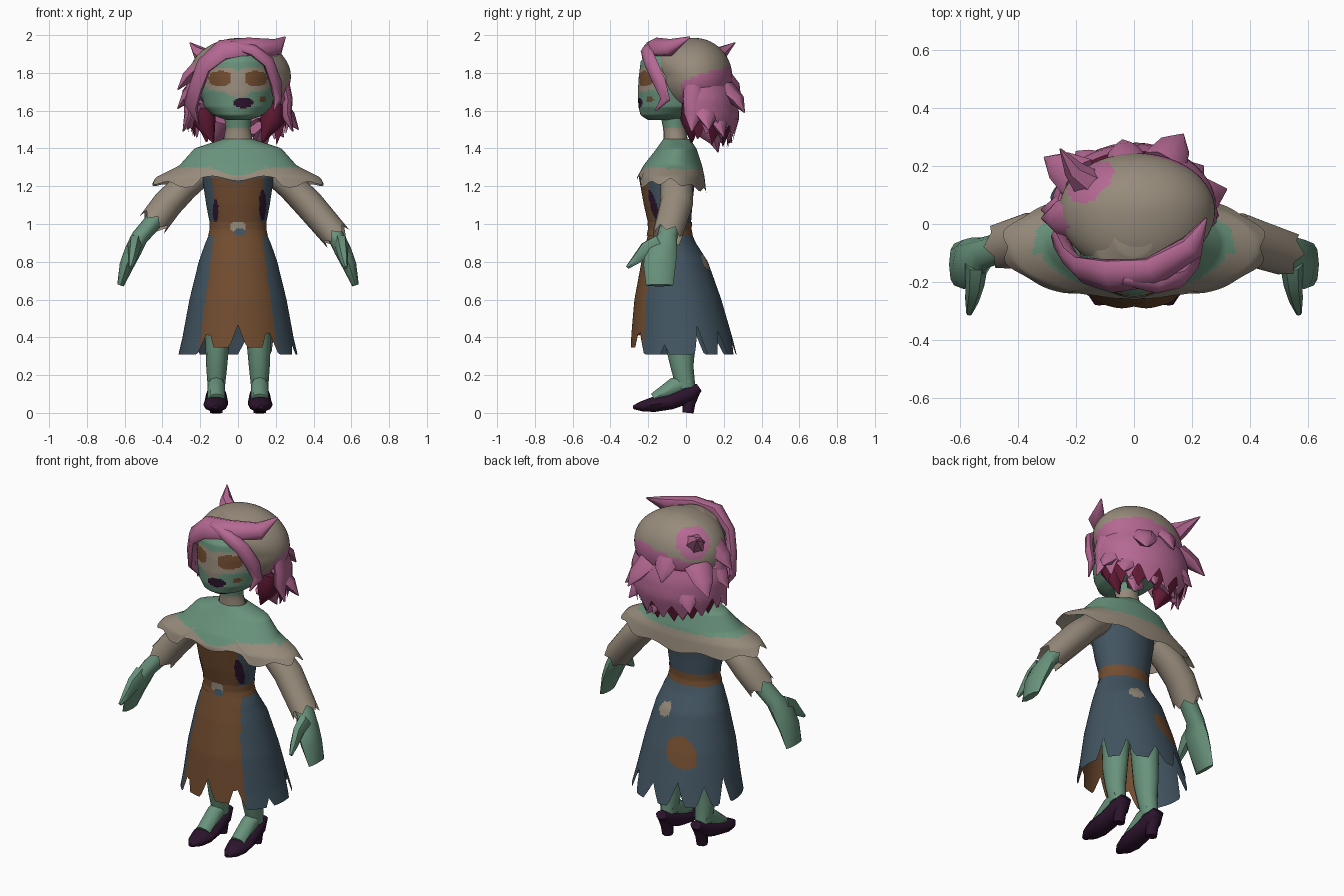
import bpy, bmesh
from math import sin, cos, pi, radians, atan2
from mathutils import Vector

cube = bpy.data.objects.get("Cube")
if cube:
    bpy.data.objects.remove(cube)

COLOURS = {
    "green": (0.14, 0.29, 0.20), "beige": (0.31, 0.26, 0.20),
    "brown": (0.17, 0.075, 0.03), "slate": (0.055, 0.09, 0.12),
    "pink": (0.46, 0.14, 0.29), "crimson": (0.12, 0.01, 0.035),
    "dark_purple": (0.025, 0.007, 0.025),
}
MATS = {}
for key, rgb in COLOURS.items():
    m = bpy.data.materials.new(key)
    m.use_nodes = True
    m.diffuse_color = (*rgb, 1)
    m.node_tree.nodes["Principled BSDF"].inputs["Base Color"].default_value = (*rgb, 1)
    MATS[key] = m


def finish(name, bm, rule, smooth=50):
    """Colour faces by a name or a rule on the face centre, then make the object."""
    bmesh.ops.recalc_face_normals(bm, faces=bm.faces)
    mesh = bpy.data.meshes.new(name)
    slots = []
    for f in bm.faces:
        key = rule if isinstance(rule, str) else rule(*f.calc_center_median())
        if key not in slots:
            slots.append(key)
            mesh.materials.append(MATS[key])
        f.material_index = slots.index(key)
    bm.to_mesh(mesh)
    bm.free()
    ob = bpy.data.objects.new(name, mesh)
    bpy.context.collection.objects.link(ob)
    bpy.ops.object.select_all(action='DESELECT')
    ob.select_set(True)
    bpy.context.view_layer.objects.active = ob
    bpy.ops.object.shade_smooth_by_angle(angle=radians(smooth))


def bridge(bm, rows, closed=True):
    for a, b in zip(rows, rows[1:]):
        n = len(a)
        for i in range(n if closed else n - 1):
            j = (i + 1) % n
            bm.faces.new((a[i], a[j], b[j], b[i]))


def profile(rings, z):
    """Linear profile lookup; rings are (z, cy, rx, ry) from top to bottom."""
    z = max(min(z, rings[0][0]), rings[-1][0])
    for a, b in zip(rings, rings[1:]):
        if z >= b[0]:
            t = (a[0] - z) / (a[0] - b[0])
            return [p + (q - p) * t for p, q in zip(a, b)]


def loft(name, rings, rule, seg=48, steps=16, hem=None, arc=None, cap=False):
    """Elliptical shell around z, with an optional hem height per angle."""
    bm = bmesh.new()
    a0, a1 = arc or (0, 360)
    count = seg + 1 if arc else seg
    rows = []
    for k in range(steps + 1):
        row = []
        for i in range(count):
            deg = a0 + (a1 - a0) * i / seg
            low = hem(deg) if hem else rings[-1][0]
            z = rings[0][0] + (low - rings[0][0]) * k / steps
            _, cy, rx, ry = profile(rings, z)
            a = radians(deg)
            row.append(bm.verts.new((rx * cos(a), cy + ry * sin(a), z)))
        rows.append(row)
    bridge(bm, rows, closed=not arc)
    if cap:
        bm.faces.new(rows[0])
        bm.faces.new(rows[-1])
    finish(name, bm, rule)


def tube(name, pts, rule, ref=None, seg=8, jag=0, side=1):
    """Tapered tube through (x, y, z, half width, half depth) points."""
    bm = bmesh.new()
    path = [Vector((p[0] * side, p[1], p[2])) for p in pts]
    rows = []
    for k, c in enumerate(path):
        t = (path[min(k + 1, len(path) - 1)] - path[max(k - 1, 0)]).normalized()
        out = Vector(ref) if ref else c - Vector((0, 0.02, 1.72))
        s = t.cross(out).normalized()
        u = s.cross(t)
        row = []
        for i in range(seg):
            a = 2 * pi * i / seg
            v = c + s * pts[k][3] * cos(a) + u * pts[k][4] * sin(a)
            if jag and k == len(path) - 1:
                v += t * jag * (-1) ** i
            row.append(bm.verts.new(v))
        rows.append(row)
    bridge(bm, rows)
    bm.faces.new(rows[0])
    if not jag:
        bm.faces.new(rows[-1])
    finish(name, bm, rule)


def inside(u, v, cu, cv, ru, rv, power=2):
    return abs((u - cu) / ru) ** power + abs((v - cv) / rv) ** power < 1


def buckle(x, z):
    """Colour of the two spots at the front of the waist, if any."""
    if inside(x, z, .012, .957, .035, .018):
        return "slate"
    return "beige" if inside(x, z, 0, .985, .042, .027) else "brown"


# Skirt with front panel, patches and torn hem
def skirt_rule(x, y, z):
    if y < -0.05 and abs(x) < 0.13 + (0.93 - z) * 0.125:
        return buckle(x, z)
    deg = atan2(y + 0.04, x) * 180 / pi
    if inside(deg + (z - .6) * 60, z, 112, .6, 21, .085, 2.5):
        return "brown"
    return "beige" if inside(deg, z, 65, 0.8, 16, 0.042) else "slate"


NOTCHES = [(270, 9, .12), (236, 9, .12), (304, 9, .13), (20, 7, .15), (48, 8, .13),
           (80, 10, .1), (110, 9, .13), (140, 9, .11), (165, 8, .14), (340, 5, .05)]


def skirt_hem(deg):
    base = 0.345 if 238 < deg < 302 else 0.31
    return base + max(max(0, 1 - abs(deg - a) / w) * h for a, w, h in NOTCHES)


loft("skirt", [(.95, -.085, .15, .115), (.9, -.08, .173, .132), (.8, -.06, .208, .176),
               (.6, -.043, .257, .23), (.4, -.023, .294, .268), (.31, -.015, .315, .283)],
     skirt_rule, seg=144, steps=44, hem=skirt_hem)


# Bodice with front panel and dark lacing
def bodice_rule(x, y, z):
    if y > -.1:
        return "slate"
    if inside(x, z, .13, 1.1, .018, .085) or inside(x, z, -.118, 1.07, .015, .06):
        return "dark_purple"
    if abs(x) < 0.11 + (z - 1) * 0.12 and z < 1.215 + abs(x) * .3:
        return "brown"
    return "slate"


loft("bodice", [(1.38, -.05, .18, .09), (1.25, -.1, .19, .15), (1.1, -.095, .168, .128),
                (.98, -.085, .145, .11)], bodice_rule, seg=144, steps=40)
loft("belt", [(1.01, -.086, .152, .117), (.97, -.086, .15, .116), (.94, -.086, .158, .122)],
     lambda x, y, z: buckle(x, z) if y < -.1 else "brown", seg=96, steps=10)


# Shoulder cape with pointed sides
def cape_hem(deg):
    s = sin(radians(deg))
    drop = .055 * s if s > 0 else -.03 * s
    return 1.23 - drop + (0.04 if abs(deg - 270) < 30 else 0) + 0.012 * cos(radians(deg * 10))


loft("cape", [(1.45, -.05, .08, .07), (1.40, -.05, .23, .105), (1.31, -.07, .31, .155),
              (1.25, -.08, .43, .178), (1.16, -.08, .51, .188)],
     lambda x, y, z: "green" if z > (1.29 if y > -.1 else 1.25 + min(.05, abs(x) * .3)) else "beige",
     seg=96, steps=32, hem=cape_hem)

# Neck and collar
loft("neck", [(1.6, -.07, .075, .07), (1.5, -.06, .066, .06), (1.38, -.05, .09, .07)],
     lambda x, y, z: "beige" if z < 1.5 else "green", seg=16, steps=12)


# Head with painted face
def face_rule(x, y, z):
    if z > 1.9:
        return "beige"
    if y > -0.08:
        return "beige" if z > 1.7 and y > -.06 else "green"
    if inside(abs(x), z, .095, 1.77, .06, .04, 2.5) or inside(x, z, .13, 1.66, .016, .016):
        return "brown"
    if inside(x, z, .028, 1.642, .052, .027):
        return "dark_purple"
    if inside(abs(x), z, .08, 1.765, .115, .065) or inside(x, z, 0, 1.71, .07, .04):
        return "beige"
    return "green"


loft("head", [(1.965, -.03, .07, .08), (1.92, -.04, .14, .155), (1.86, -.03, .18, .21),
              (1.78, -.02, .2, .23), (1.70, -.02, .2, .235), (1.62, -.045, .178, .207),
              (1.575, -.09, .13, .15), (1.55, -.12, .06, .08)],
     face_rule, seg=96, steps=60, cap=True)


# Skull cap, reaching forward over the crown
def cap_rule(x, y, z):
    patch = (Vector((x, y, z)) - Vector((-.16, .16, 1.89))).length < .095
    return "pink" if patch or (z < 1.72 + .4 * y + .15 * x and y > -.03) else "beige"


bm = bmesh.new()
bmesh.ops.create_uvsphere(bm, u_segments=64, v_segments=36, radius=1)
for v in bm.verts:
    depth = .2 + (max(0, v.co.z) * .1 if v.co.y < 0 else 0)
    v.co = (.01 + v.co.x * .27, .045 + v.co.y * depth, 1.78 + v.co.z * .205)
finish("skull_cap", bm, cap_rule)


# Back hair with ragged ends, and its dark underside
def hair_hem(deg):
    tooth = abs((deg / 27) % 1 - 0.5) * 2
    return 1.48 - 0.06 * max(0, sin(radians(deg))) + 0.1 * tooth


HAIR = [(1.73, .05, .265, .202), (1.66, .055, .285, .22), (1.56, .06, .28, .222), (1.36, .06, .23, .165)]
loft("back_hair", HAIR, "pink", seg=64, steps=8, hem=hair_hem, arc=(-10, 190))
loft("hair_underside", [(z, cy, rx * .94, ry * .92) for z, cy, rx, ry in HAIR], "crimson",
     seg=64, steps=8, hem=lambda d: hair_hem(d + 13) - .025, arc=(-10, 190))

# Hair spikes, given by their tips
TIPS = [(-.32, .02, 1.71), (-.32, .05, 1.61), (-.27, .04, 1.5), (.32, .12, 1.5), (.28, .04, 1.6),
        (.17, .31, 1.59), (-.04, .29, 1.66), (-.31, .23, 1.62), (-.2, .25, 1.5), (.05, .24, 1.43),
        (.14, .17, 1.38), (-.12, .2, 1.42), (.24, .2, 1.46)]
for x, y, z in TIPS:
    root = (x * .62, .04 + (y - .04) * .62, z + .13)
    mid = (x * .84, .04 + (y - .04) * .86, z + .065)
    tube("hair_spike", [(*root, .08, .045), (*mid, .055, .035), (x, y, z, .003, .003)],
         "pink", seg=6)
tube("cap_spike", [(-.15, .13, 1.86, .07, .06), (-.21, .19, 1.91, .035, .035),
                   (-.255, .26, 1.96, .003, .003)], "pink", seg=6)

# Fringe and front locks
tube("fringe", [(.25, .02, 1.99, .004, .004), (.2, -.08, 1.935, .05, .04), (.06, -.165, 1.935, .06, .045),
                (-.08, -.18, 1.92, .07, .045), (-.18, -.16, 1.84, .06, .03),
                (-.22, -.12, 1.73, .05, .03), (-.25, -.07, 1.63, .06, .03),
                (-.21, -.04, 1.53, .004, .004)], "pink")
tube("left_lock", [(-.04, -.19, 1.95, .02, .02), (.08, -.21, 1.92, .035, .025), (.16, -.19, 1.86, .04, .025),
                   (.2, -.14, 1.75, .04, .025), (.21, -.11, 1.66, .03, .02),
                   (.19, -.16, 1.6, .004, .004)], "pink")
for s in (1, -1):
    tube("side_lock", [(.24, .04, 1.76, .05, .03), (.26, .04, 1.66, .055, .03), (.255, .04, 1.58, .05, .03),
                       (.29, .03, 1.49, .004, .004)], "pink", side=s)
    tube("inner_lock", [(.2, .03, 1.64, .05, .04), (.18, .03, 1.55, .06, .065),
                        (.13, .03, 1.43, .004, .004)], "crimson", side=s)

# Arms, hands, legs and shoes
Y, Z = (0, 1, 0), (0, 0, 1)
for s, label in ((1, "left"), (-1, "right")):
    cuff = (.52, -.1, .935, .075, .08) if s > 0 else (.445, -.075, 1.01, .08, .085)
    tube(label + "_sleeve", [(.18, -.06, 1.27, .06, .07), (.28, -.05, 1.2, .075, .085),
                             (.37, -.05, 1.11, .08, .088), cuff], "beige", Y, seg=12, jag=.02, side=s)
    tube(label + "_hand", [(.38, -.06, 1.09, .05, .05), (.52, -.1, .93, .045, .055),
                           (.555, -.13, .86, .045, .085), (.59, -.14, .78, .038, .085),
                           (.622, -.14, .675, .018, .072)], "green", Y, side=s)
    tube(label + "_thumb", [(.545, -.14, .9, .04, .05), (.55, -.21, .865, .033, .045),
                            (.56, -.265, .81, .024, .026), (.57, -.31, .77, .01, .01)],
         "green", Z, seg=6, side=s)
    tube(label + "_leg", [(.1, -.03, .62, .08, .09), (.11, -.03, .36, .063, .08), (.113, -.02, .24, .055, .06),
                          (.115, .0, .13, .045, .05)], "green", Y, seg=12, side=s)
    tube(label + "_foot", [(.115, .02, .17, .044, .045), (.115, -.06, .137, .047, .05),
                           (.115, -.17, .075, .045, .03)], "green", Z, side=s)
    tube(label + "_shoe", [(.115, .07, .135, .035, .024), (.115, .02, .1, .054, .048),
                           (.115, -.08, .06, .062, .044), (.118, -.17, .045, .066, .042),
                           (.12, -.23, .035, .05, .03), (.12, -.28, .03, .015, .01)],
         "dark_purple", Z, seg=10, side=s)
    tube(label + "_heel", [(.115, .035, .12, .045, .042), (.115, .015, .05, .035, .034),
                           (.115, .01, 0, .032, .03)], "dark_purple", Y, side=s)
